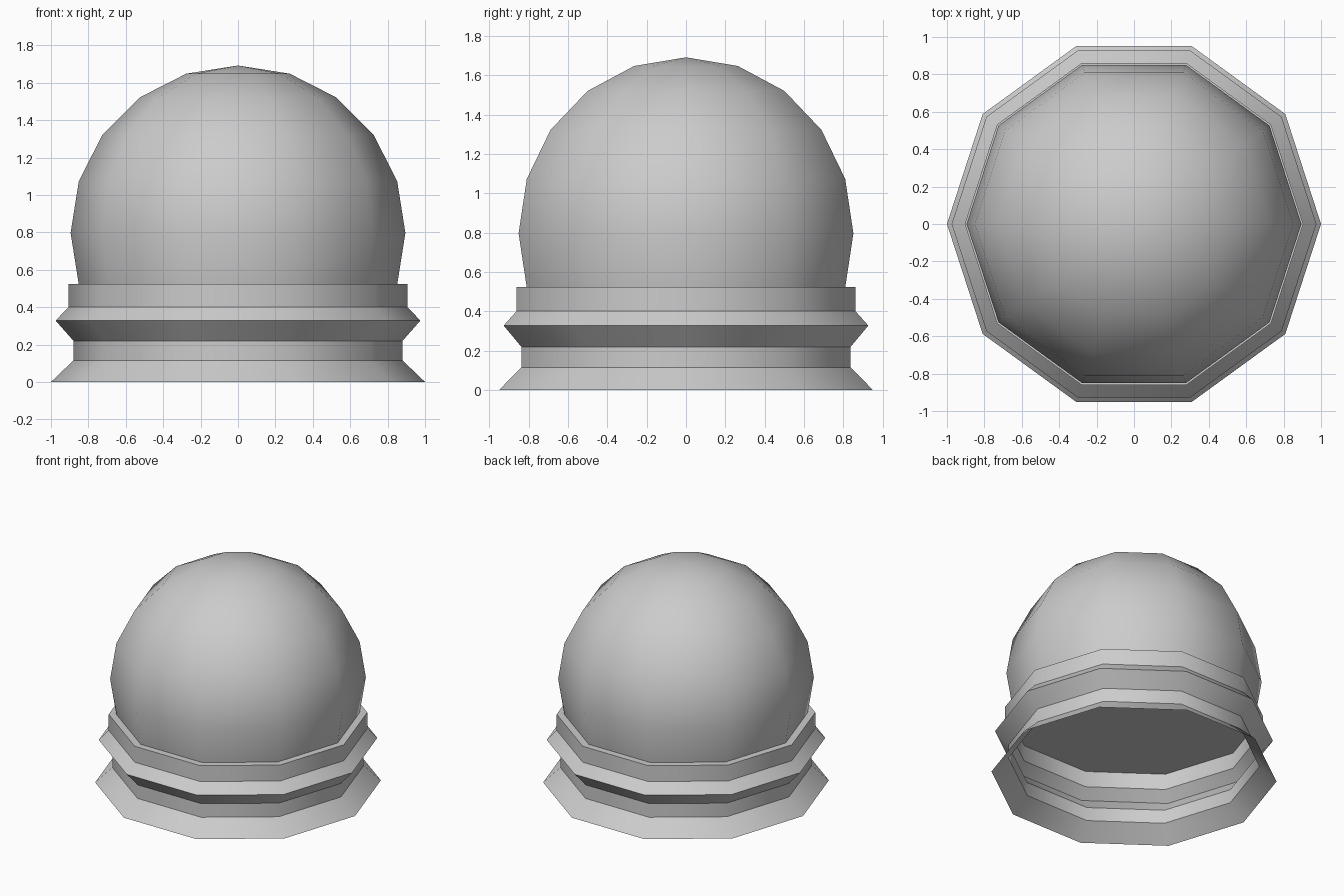
import bpy, bmesh, math

if "Cube" in bpy.data.objects:
    bpy.data.objects.remove(bpy.data.objects["Cube"])

SIDES = 10


def lathe(name, profile, cap_bottom=False):
    """Revolve (radius, z) points into a ten-sided shell; radius 0 makes a pole."""
    bm = bmesh.new()
    rings = []
    for r, z in profile:
        if r < 1e-6:
            rings.append([bm.verts.new((0, 0, z))] * SIDES)
        else:
            rings.append([bm.verts.new((r * math.cos(2 * math.pi * i / SIDES),
                                        r * math.sin(2 * math.pi * i / SIDES), z))
                          for i in range(SIDES)])
    for low, high in zip(rings, rings[1:]):
        for i in range(SIDES):
            j = (i + 1) % SIDES
            corners = [low[i], low[j], high[j], high[i]]
            bm.faces.new(list(dict.fromkeys(corners)))
    if cap_bottom:
        bm.faces.new(rings[0][::-1])
    mesh = bpy.data.meshes.new(name)
    bm.to_mesh(mesh)
    bm.free()
    obj = bpy.data.objects.new(name, mesh)
    bpy.context.collection.objects.link(obj)
    # smooth around the axis, crisp between the bands
    bpy.ops.object.select_all(action='DESELECT')
    obj.select_set(True)
    bpy.context.view_layer.objects.active = obj
    bpy.ops.object.shade_smooth_by_angle(angle=math.radians(38))
    return obj


# Stepped, hollow base with flared foot and pointed collar
lathe("base", [(1.0, 0), (0.88, 0.115), (0.88, 0.22), (0.975, 0.328),
               (0.905, 0.402), (0.905, 0.525), (0.85, 0.525)])

# Globe: sphere cut off one ring below its equator, closed with a flat floor
R, CZ = 0.895, 0.797
dome = [(R * math.cos(math.radians(a)), CZ + R * math.sin(math.radians(a)))
        for a in range(-18, 91, 18)]
lathe("dome", dome, cap_bottom=True)
